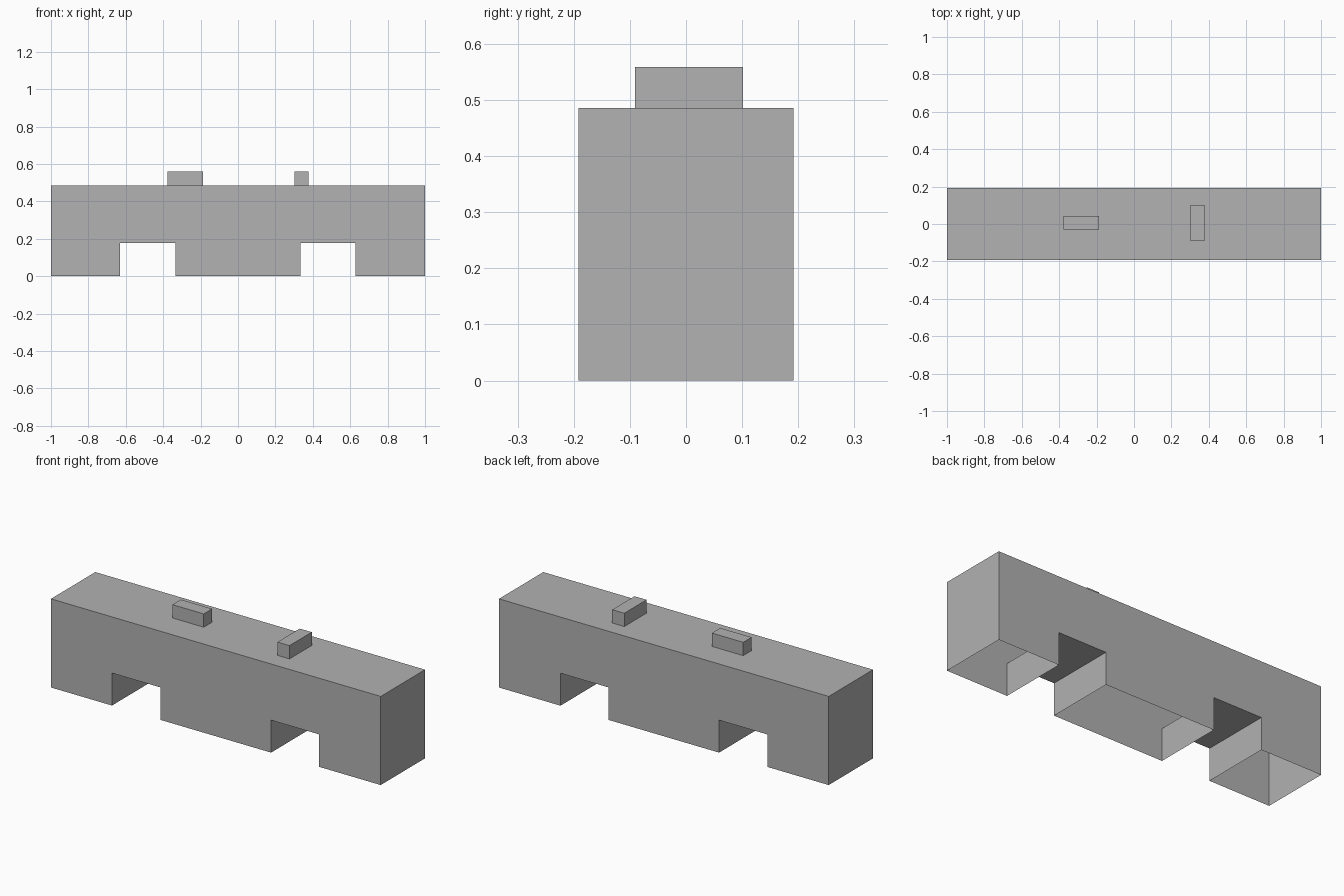
import bpy
import bmesh

default_cube = bpy.data.objects.get("Cube")
if default_cube:
    bpy.data.objects.remove(default_cube, do_unlink=True)

# One plain grey for everything
grey = bpy.data.materials.new("plain grey")
grey.use_nodes = True
colour = (0.445, 0.445, 0.445, 1)
grey.diffuse_color = colour
grey.node_tree.nodes["Principled BSDF"].inputs["Base Color"].default_value = colour

FRONT, BACK = -0.192, 0.192
TOP, ARCH = 0.486, 0.178


def extruded(name, profile, front, back, bottom):
    """Extrude an x-z profile along y, leaving the underside at height bottom open."""
    bm = bmesh.new()
    face = bm.faces.new([bm.verts.new((x, front, z)) for x, z in profile])
    sweep = bmesh.ops.extrude_face_region(bm, geom=[face], use_keep_orig=True)
    moved = [v for v in sweep["geom"] if isinstance(v, bmesh.types.BMVert)]
    bmesh.ops.translate(bm, verts=moved, vec=(0, back - front, 0))
    bmesh.ops.recalc_face_normals(bm, faces=bm.faces)
    under = [f for f in bm.faces if all(abs(v.co.z - bottom) < 1e-5 for v in f.verts)]
    bmesh.ops.delete(bm, geom=under, context='FACES_ONLY')
    mesh = bpy.data.meshes.new(name)
    bm.to_mesh(mesh)
    bm.free()
    mesh.materials.append(grey)
    obj = bpy.data.objects.new(name, mesh)
    bpy.context.collection.objects.link(obj)
    return obj


# Long hollow body with two square notches, open underneath
outline = [(-1, TOP), (-1, 0)]
for left, right in ((-0.63, -0.335), (0.335, 0.627)):
    outline += [(left, 0), (left, ARCH), (right, ARCH), (right, 0)]
outline += [(1, 0), (1, TOP)]
extruded("body_shell", outline, FRONT, BACK, 0)


# Small blocks on the roof, one lengthwise and one crosswise
def roof_block(name, x0, x1, y0, y1):
    top = 0.559
    extruded(name, [(x0, TOP), (x1, TOP), (x1, top), (x0, top)], y0, y1, TOP)


roof_block("lengthwise_roof_block", -0.377, -0.187, -0.03, 0.043)
roof_block("crosswise_roof_block", 0.303, 0.376, -0.091, 0.102)
